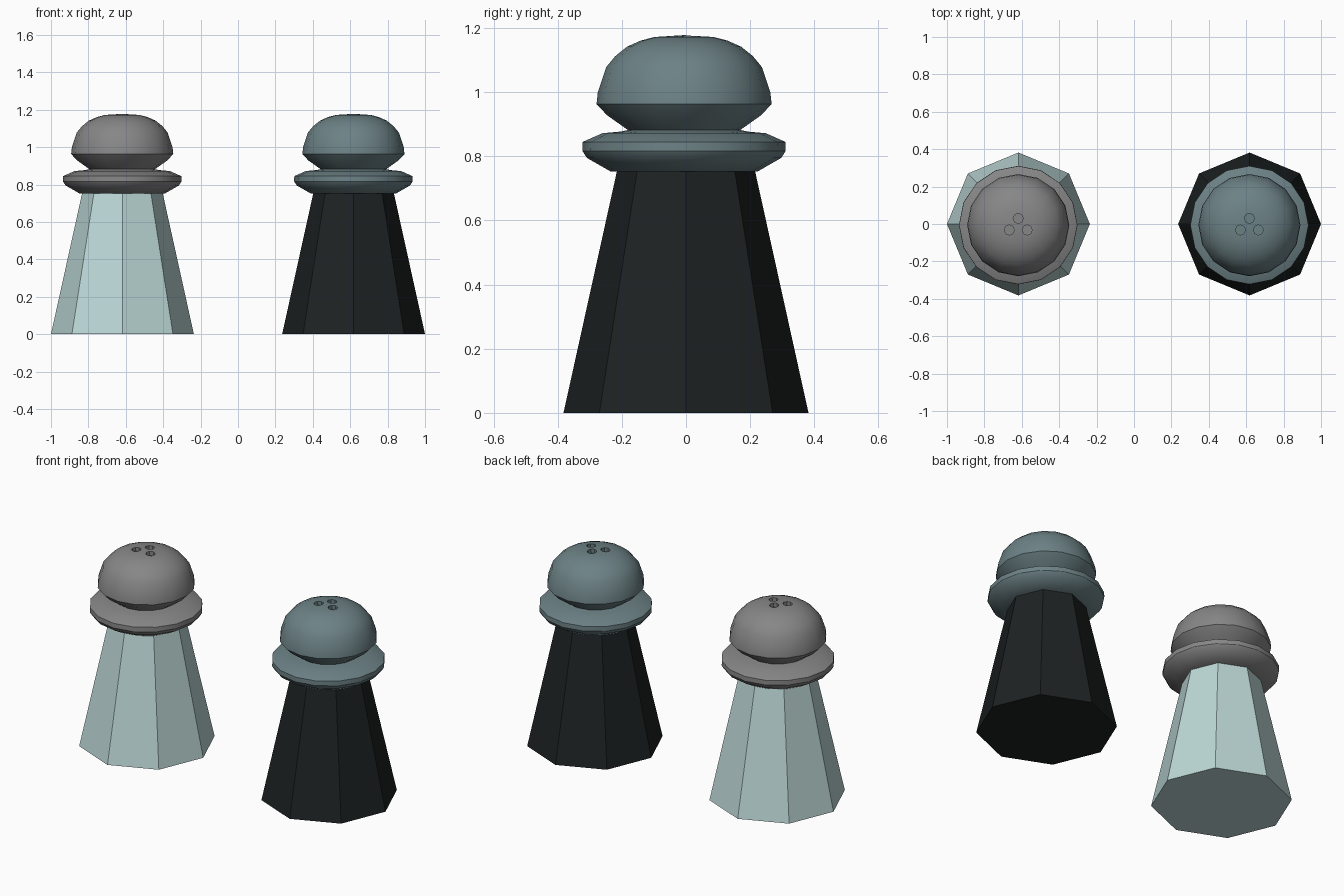
import bpy, bmesh
from math import cos, sin, pi
from mathutils import Matrix

if "Cube" in bpy.data.objects:
    bpy.data.objects.remove(bpy.data.objects["Cube"])


def material(name, rgb):
    m = bpy.data.materials.new(name)
    m.diffuse_color = (*rgb, 1)
    m.use_nodes = True
    m.node_tree.nodes["Principled BSDF"].inputs["Base Color"].default_value = m.diffuse_color
    return m


def make_object(name, bm, loc, mat=None):
    bmesh.ops.recalc_face_normals(bm, faces=bm.faces)
    me = bpy.data.meshes.new(name)
    bm.to_mesh(me)
    bm.free()
    ob = bpy.data.objects.new(name, me)
    ob.location = loc
    bpy.context.collection.objects.link(ob)
    if mat:
        me.materials.append(mat)
    return ob


def lathe(profile, sides):
    """Closed solid of revolution from (radius, z) points, apex at the last one."""
    bm = bmesh.new()
    rings = [[bm.verts.new((r * cos(2 * pi * i / sides), r * sin(2 * pi * i / sides), z))
              for i in range(sides)] for r, z in profile[:-1]]
    for a, b in zip(rings, rings[1:]):
        for i in range(sides):
            j = (i + 1) % sides
            bm.faces.new((a[i], a[j], b[j], b[i]))
    bm.faces.new(rings[0][::-1])
    apex = bm.verts.new((0, 0, profile[-1][1]))
    for i in range(sides):
        bm.faces.new((rings[-1][i], rings[-1][(i + 1) % sides], apex))
    return bm


# Cap: flared collar, narrow neck, rounded dome
CAP = [(0.228, 0.752), (0.303, 0.795), (0.317, 0.817), (0.316, 0.845),
       (0.255, 0.872), (0.200, 0.877), (0.175, 0.882), (0.240, 0.928),
       (0.273, 0.963), (0.269, 1.000), (0.243, 1.078), (0.215, 1.112),
       (0.178, 1.142), (0.135, 1.161), (0.093, 1.172), (0.0, 1.178)]
HOLES = [(0.0, 0.036), (-0.048, -0.026), (0.048, -0.026)]


def shaker(name, x, body_mat, cap_mat):
    # Tapered octagonal body
    bm = bmesh.new()
    bmesh.ops.create_cone(bm, cap_ends=True, segments=8, radius1=0.382, radius2=0.214,
                          depth=0.76, matrix=Matrix.Translation((0, 0, 0.38)))
    make_object(name + "_body", bm, (x, 0, 0), body_mat)

    # Cap with three pouring holes sunk into the top
    loc = (x - 0.001, -0.006, 0)
    cap = make_object(name + "_cap", lathe(CAP, 16), loc, cap_mat)
    bm = bmesh.new()
    for hx, hy in HOLES:
        bmesh.ops.create_cone(bm, cap_ends=True, segments=8, radius1=0.027, radius2=0.027,
                              depth=0.1, matrix=Matrix.Translation((hx, hy, 1.202)))
    cutter = make_object(name + "_hole_cutter", bm, loc, cap_mat)
    cutter.hide_render = True
    mod = cap.modifiers.new("holes", 'BOOLEAN')
    mod.operation = 'DIFFERENCE'
    mod.solver = 'EXACT'
    mod.object = cutter
    bpy.ops.object.select_all(action='DESELECT')
    cap.select_set(True)
    bpy.context.view_layer.objects.active = cap
    bpy.ops.object.modifier_apply(modifier=mod.name)
    bpy.data.objects.remove(cutter)
    bpy.ops.object.shade_smooth_by_angle(angle=0.55)


shaker("salt_shaker", -0.618, material("pale_glass", (0.50, 0.68, 0.67)),
       material("grey_metal", (0.24, 0.24, 0.24)))
shaker("pepper_shaker", 0.618, material("black_glass", (0.012, 0.016, 0.016)),
       material("teal_metal", (0.15, 0.22, 0.235)))
